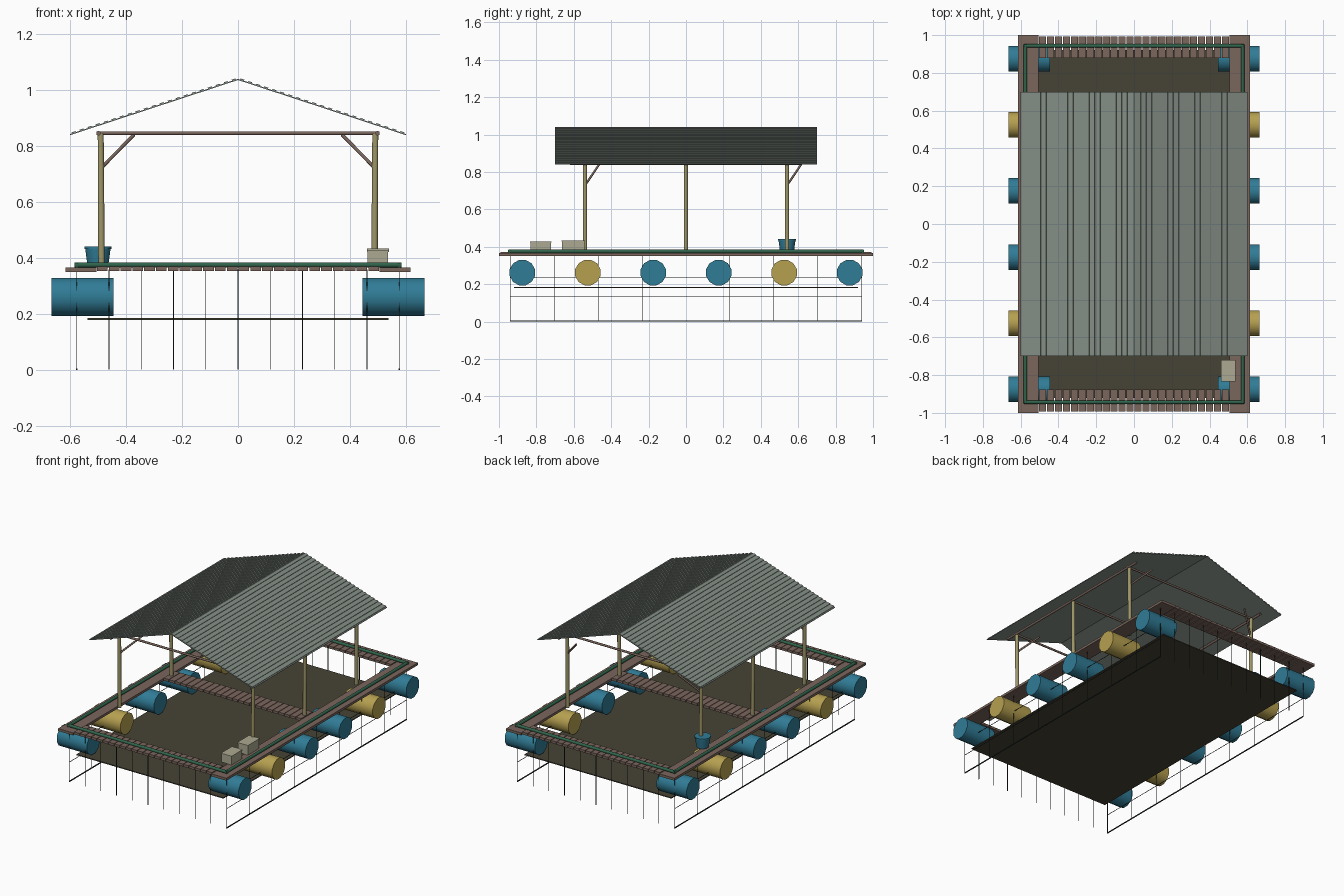
import bpy, math
from mathutils import Vector

if "Cube" in bpy.data.objects:
    bpy.data.objects.remove(bpy.data.objects["Cube"])

def mat(name, r, g, b):
    m = bpy.data.materials.new(name)
    lin = [((c / 255 + 0.055) / 1.055) ** 2.4 for c in (r, g, b)]
    m.diffuse_color = (*lin, 1)
    m.use_nodes = True
    m.node_tree.nodes["Principled BSDF"].inputs["Base Color"].default_value = m.diffuse_color
    return m

WOOD = mat("weathered wood", 122, 102, 92)
BAMBOO = mat("bamboo", 158, 150, 104)
BLUE = mat("barrel blue", 48, 124, 150)
YELLOW = mat("barrel yellow", 182, 160, 80)
ROOF = mat("roof sheet grey", 132, 142, 134)
GREEN = mat("pipe green", 48, 100, 76)
FLOOR = mat("net floor", 70, 67, 54)
ROPE = mat("net rope", 38, 50, 46)
CRATE = mat("crate", 172, 170, 146)

class Mesh:
    """Collects boxes and rods into one object."""
    def __init__(self):
        self.v, self.f = [], []

    def box(self, x0, x1, y0, y1, z0, z1):
        n = len(self.v)
        self.v += [(x, y, z) for x in (x0, x1) for y in (y0, y1) for z in (z0, z1)]
        self.f += [[n + i for i in q] for q in
                   ((0, 1, 3, 2), (4, 6, 7, 5), (0, 4, 5, 1), (2, 3, 7, 6), (0, 2, 6, 4), (1, 5, 7, 3))]

    def rod(self, a, b, r, r2=None, sides=8):
        a, b = Vector(a), Vector(b)
        q = (b - a).to_track_quat('Z', 'Y')
        n = len(self.v)
        for p, rad in ((a, r), (b, r if r2 is None else r2)):
            for i in range(sides):
                t = math.tau * (i + 0.5) / sides
                self.v.append(p + q @ Vector((rad * math.cos(t), rad * math.sin(t), 0)))
        for i in range(sides):
            j = (i + 1) % sides
            self.f.append([n + i, n + j, n + sides + j, n + sides + i])
        self.f.append([n + i for i in reversed(range(sides))])
        self.f.append([n + sides + i for i in range(sides)])

    def done(self, name, m, smooth=False):
        me = bpy.data.meshes.new(name)
        me.from_pydata([tuple(p) for p in self.v], [], self.f)
        me.materials.append(m)
        o = bpy.data.objects.new(name, me)
        bpy.context.collection.objects.link(o)
        if smooth:
            bpy.context.view_layer.objects.active = o
            o.select_set(True)
            bpy.ops.object.shade_smooth_by_angle(angle=math.radians(50))
            o.select_set(False)
        return o

# Side walkways
m = Mesh()
for s in (-1, 1):
    xs = sorted((s * 0.505, s * 0.615))
    m.box(*xs, -1, 1, 0.35, 0.366)
m.done("side_walkways", WOOD)

# Cross planks at both ends and in the middle
N, W = 24, 1.01 / 24
for name, y0, y1 in (("front_planks", -0.993, -0.875), ("middle_planks", -0.06, 0.06), ("back_planks", 0.88, 0.993)):
    m = Mesh()
    for i in range(N):
        x = -0.505 + i * W
        m.box(x + 0.002, x + W - 0.002, y0, y1, 0.355, 0.371)
    m.done(name, WOOD)

# Green pipe loop on the deck
m = Mesh()
for s in (-1, 1):
    m.rod((s * 0.575, -0.95, 0.376), (s * 0.575, 0.95, 0.376), 0.01)
    m.rod((-0.583, s * 0.943, 0.376), (0.583, s * 0.943, 0.376), 0.01)
m.done("deck_pipe", GREEN, True)

# Float barrels
for i, y in enumerate((-0.875, -0.525, -0.175, 0.175, 0.525, 0.875)):
    for s in (-1, 1):
        m = Mesh()
        m.rod((s * 0.445, y, 0.262), (s * 0.665, y, 0.262), 0.07, sides=12)
        m.done("float_barrel", YELLOW if i in (1, 4) else BLUE, True)

# Net floor sheet and hanging ropes
m = Mesh()
m.box(-0.537, 0.537, -0.92, 0.92, 0.18, 0.186)
m.done("net_floor", FLOOR)
m = Mesh()
for s in (-1, 1):
    for i in range(-5, 6):
        m.rod((i * 0.115, s * 0.94, 0.003), (i * 0.115, s * 0.94, 0.36), 0.0018, sides=4)
    for i in range(-4, 5):
        m.rod((s * 0.575, i * 0.235, 0.003), (s * 0.575, i * 0.235, 0.36), 0.0018, sides=4)
    for z, r in ((0.004, 0.004), (0.132, 0.0018), (0.235, 0.0018)):
        m.rod((s * 0.575, -0.94, z), (s * 0.575, 0.94, z), r, sides=4)
m.done("net_ropes", ROPE)

# Roof posts
m = Mesh()
for s in (-1, 1):
    for y in (-0.54, 0, 0.54):
        m.rod((s * 0.487, y, 0.365), (s * 0.49, y, 0.845), 0.0125, 0.0115)
m.done("roof_posts", BAMBOO, True)

# Beams and corner braces
m = Mesh()
for y in (-0.54, 0, 0.54):
    m.rod((-0.505, y, 0.846), (0.505, y, 0.846), 0.007)
for s in (-1, 1):
    m.rod((s * 0.498, -0.62, 0.846), (s * 0.498, 0.62, 0.846), 0.008)
    for y in (-0.54, 0.54):
        m.rod((s * 0.482, y, 0.728), (s * 0.372, y + 0.075, 0.84), 0.006)
m.done("beams_and_braces", WOOD, True)

# Roof: sloped sheets with raised ribs parallel to the ridge
run, rise = 0.6, 0.197
L = math.hypot(run, rise)
ribs = 21
for s, name in ((-1, "left_roof"), (1, "right_roof")):
    m = Mesh()
    m.box(*sorted((0, s * L)), -0.7, 0.7, -0.004, 0)
    for i in range(ribs):
        a = (i + 0.25) * L / ribs
        m.box(*sorted((s * a, s * (a + 0.5 * L / ribs))), -0.7, 0.7, -0.001, 0.004)
    o = m.done(name, ROOF)
    o.location = (0, 0, 1.04)
    o.rotation_euler = (0, s * math.atan2(rise, run), 0)

# Bucket
m = Mesh()
m.rod((-0.5, 0.54, 0.371), (-0.5, 0.54, 0.435), 0.038, 0.047, 12)
m.rod((-0.5, 0.54, 0.433), (-0.5, 0.54, 0.441), 0.05, sides=12)
m.done("bucket", BLUE, True)

# Crates with lids
for y0, y1, z in ((-0.835, -0.72, 0.428), (-0.665, -0.54, 0.434)):
    m = Mesh()
    m.box(0.463, 0.535, y0 + 0.003, y1 - 0.003, 0.368, z - 0.006)
    m.box(0.46, 0.538, y0, y1, z - 0.006, z)
    m.done("crate", CRATE)
